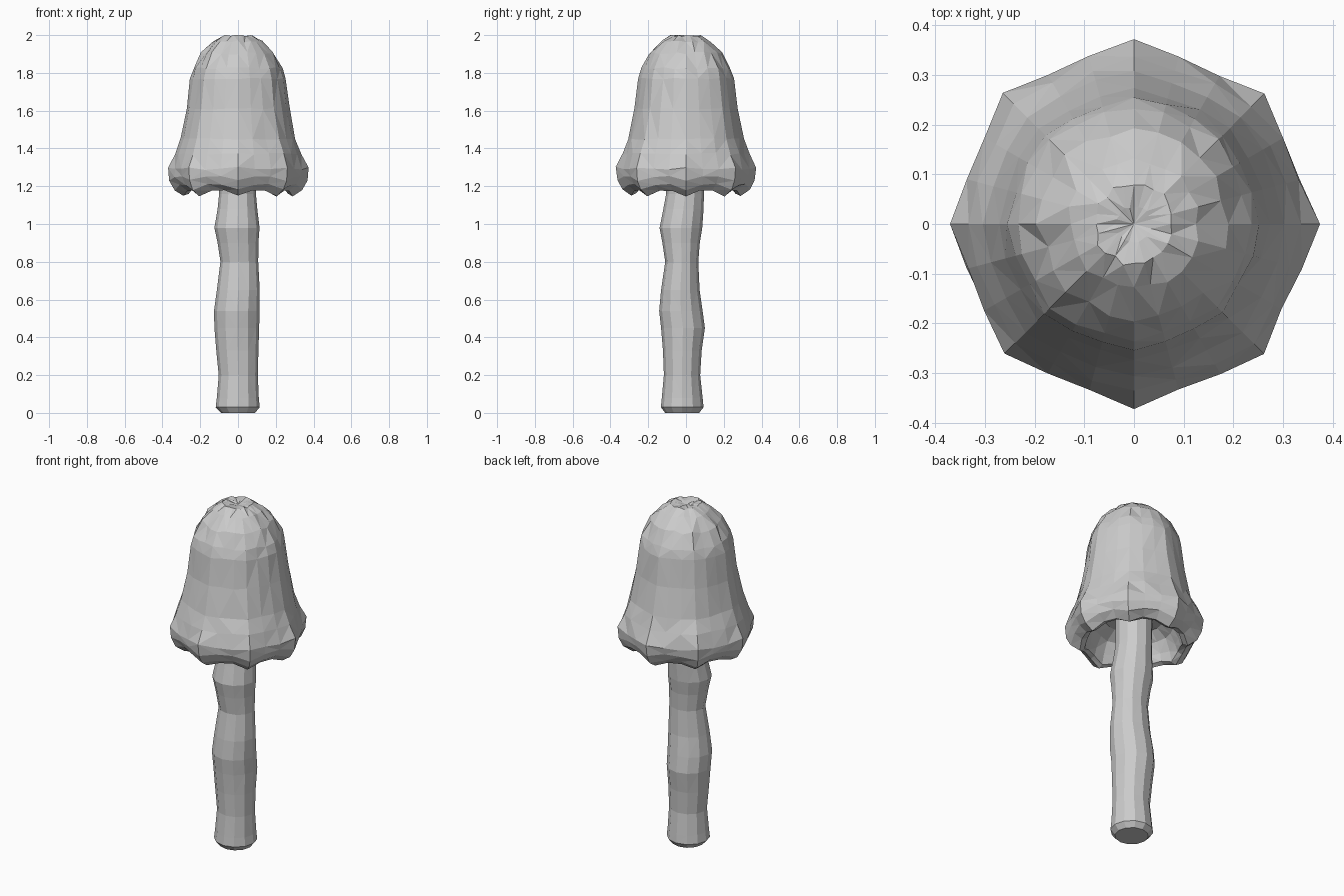
import bpy, bmesh, math, random

random.seed(4)


def loft(name, rings, cap_start=None, cap_end=None):
    """Skin a list of closed vertex rings into a flat-shaded, triangulated mesh."""
    bm = bmesh.new()
    loops = [[bm.verts.new(p) for p in ring] for ring in rings]
    n = len(loops[0])
    for a, b in zip(loops, loops[1:]):
        for i in range(n):
            j = (i + 1) % n
            bm.faces.new((a[i], a[j], b[j], b[i]))
    for loop, centre in ((loops[0], cap_start), (loops[-1], cap_end)):
        if centre is not None:
            c = bm.verts.new(centre)
            for i in range(n):
                bm.faces.new((loop[i], loop[(i + 1) % n], c))
    bmesh.ops.recalc_face_normals(bm, faces=bm.faces)
    bmesh.ops.triangulate(bm, faces=bm.faces, quad_method='SHORT_EDGE')
    mesh = bpy.data.meshes.new(name)
    bm.to_mesh(mesh)
    bm.free()
    obj = bpy.data.objects.new(name, mesh)
    bpy.context.collection.objects.link(obj)
    return obj


# Stem: height, then left/right (x) and front/back (y) extents
stem_profile = [
    (0.00, -0.09, 0.09, -0.11, 0.07),
    (0.03, -0.118, 0.115, -0.133, 0.093),
    (0.08, -0.112, 0.11, -0.128, 0.088),
    (0.20, -0.102, 0.105, -0.117, 0.075),
    (0.33, -0.115, 0.108, -0.122, 0.083),
    (0.45, -0.125, 0.112, -0.132, 0.10),
    (0.54, -0.127, 0.114, -0.142, 0.088),
    (0.65, -0.112, 0.115, -0.132, 0.072),
    (0.80, -0.093, 0.107, -0.11, 0.065),
    (0.90, -0.108, 0.108, -0.125, 0.073),
    (0.98, -0.125, 0.114, -0.14, 0.086),
    (1.08, -0.108, 0.102, -0.12, 0.093),
    (1.16, -0.10, 0.095, -0.105, 0.095),
    (1.36, -0.10, 0.10, -0.10, 0.10),
]
stem_rings = []
for z, x0, x1, y0, y1 in stem_profile:
    ring = []
    for i in range(12):
        a = math.tau * i / 12
        ring.append(((x0 + x1) / 2 + (x1 - x0) / 2 * math.cos(a),
                     (y0 + y1) / 2 + (y1 - y0) / 2 * math.sin(a), z))
    stem_rings.append(ring)
loft("stem", stem_rings, (0, -0.02, 0), (0, 0, 1.36))

# Cap: radius, height, lobe depth (radial), lobe droop (vertical), jitter
cap_profile = [
    (0.035, 1.993, 0.0, 0.0, 0.003),
    (0.08, 1.998, 0.0, 0.0, 0.006),
    (0.13, 1.967, 0.0, 0.0, 0.006),
    (0.19, 1.905, 0.005, 0.0, 0.008),
    (0.237, 1.825, 0.008, 0.0, 0.006),
    (0.253, 1.77, 0.008, 0.0, 0.004),
    (0.272, 1.61, 0.008, 0.0, 0.004),
    (0.306, 1.45, 0.01, 0.0, 0.004),
    (0.337, 1.37, 0.015, 0.0, 0.006),
    (0.370, 1.30, 0.024, 0.01, 0.004),
    (0.366, 1.23, 0.022, -0.02, 0.004),
    (0.338, 1.18, 0.016, -0.03, 0.004),
    (0.29, 1.148, 0.01, -0.03, 0.003),
    (0.262, 1.16, 0.008, -0.025, 0.003),
    (0.25, 1.22, 0.008, -0.01, 0.003),
    (0.22, 1.29, 0.005, 0.0, 0.003),
    (0.16, 1.33, 0.0, 0.0, 0.003),
    (0.09, 1.335, 0.0, 0.0, 0.0),
]
cap_rings = []
for r, z, depth, droop, jit in cap_profile:
    ring = []
    for i in range(24):
        a = math.tau * i / 24
        valley = 0.0 if i % 3 == 0 else 1.0   # eight ridges round the rim
        rr = r - depth * valley + random.uniform(-jit, jit)
        zz = min(z - droop * valley + random.uniform(-jit, jit), 2.0)
        ring.append((rr * math.cos(a), rr * math.sin(a), zz))
    cap_rings.append(ring)
loft("cap", cap_rings, (0, 0, 1.985))
